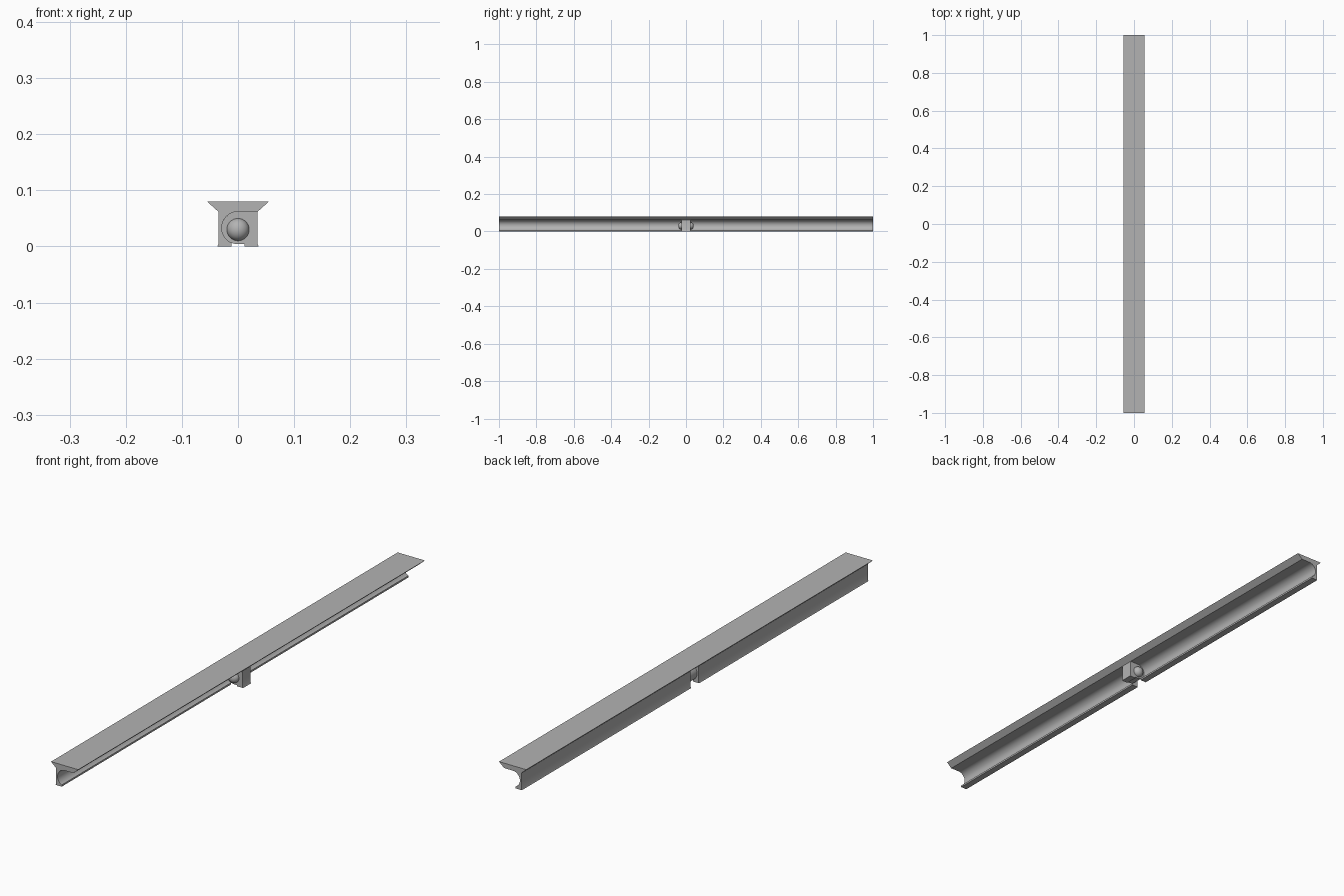
import bpy, bmesh
from math import cos, sin, pi, radians

if "Cube" in bpy.data.objects:
    bpy.data.objects.remove(bpy.data.objects["Cube"])

GREY = bpy.data.materials.new("plain grey")
GREY.use_nodes = True
GREY.diffuse_color = (0.45, 0.45, 0.45, 1)
GREY.node_tree.nodes["Principled BSDF"].inputs["Base Color"].default_value = GREY.diffuse_color

HALF_GAP = 0.023     # half length of the centre block
WALL = 0.035         # half width of the body
TOP = 0.062          # underside of the top plate
RADIUS = 0.029       # groove radius
AXIS = 0.033         # groove axis height


def finish(name, bm):
    bmesh.ops.recalc_face_normals(bm, faces=bm.faces)
    mesh = bpy.data.meshes.new(name)
    bm.to_mesh(mesh)
    bm.free()
    mesh.materials.append(GREY)
    obj = bpy.data.objects.new(name, mesh)
    bpy.context.collection.objects.link(obj)
    bpy.ops.object.select_all(action="DESELECT")
    obj.select_set(True)
    bpy.context.view_layer.objects.active = obj
    bpy.ops.object.shade_smooth_by_angle(angle=radians(30))
    return obj


def extrude_profile(name, points, y0, y1):
    bm = bmesh.new()
    face = bm.faces.new([bm.verts.new((x, y0, z)) for x, z in points])
    moved = bmesh.ops.extrude_face_region(bm, geom=[face])["geom"]
    verts = [v for v in moved if isinstance(v, bmesh.types.BMVert)]
    bmesh.ops.translate(bm, verts=verts, vec=(0, y1 - y0, 0))
    return finish(name, bm)


def arc(start, end, steps=24):
    angles = [radians(start + (end - start) * i / steps) for i in range(steps + 1)]
    return [(RADIUS * cos(a), AXIS + RADIUS * sin(a)) for a in angles]


# Full-length top plate with bevelled undersides
extrude_profile("top_plate",
                [(-0.055, 0.08), (0.055, 0.08), (WALL, TOP), (-WALL, TOP)], -1, 1)

# Two channel walls, grooved towards +x, with a small flared foot
channel = arc(90, 246) + [(-0.012, 0), (-0.037, 0), (-WALL, 0.004), (-WALL, TOP)]
extrude_profile("front_channel", channel, -1, -HALF_GAP)
extrude_profile("back_channel", channel, HALF_GAP, 1)

# Centre block: round towards the groove, flat outside, with a mirrored foot
block = arc(90, 270) + [(0.012, 0.004), (0.012, 0), (0.037, 0), (WALL, 0.004), (WALL, TOP)]
extrude_profile("centre_block", block, -HALF_GAP, HALF_GAP)

# Domed buttons on both ends of the block
for name, side in (("front_button", -1), ("back_button", 1)):
    bm = bmesh.new()
    rings = []
    for i in range(8):
        a = i * pi / 16
        rings.append([bm.verts.new((0.02 * cos(a) * cos(t * pi / 16),
                                    side * (HALF_GAP + 0.018 * sin(a)),
                                    0.03 + 0.02 * cos(a) * sin(t * pi / 16)))
                      for t in range(32)])
    for low, high in zip(rings, rings[1:]):
        for t in range(32):
            n = (t + 1) % 32
            bm.faces.new((low[t], low[n], high[n], high[t]))
    tip = bm.verts.new((0, side * (HALF_GAP + 0.018), 0.03))
    for t in range(32):
        bm.faces.new((rings[-1][t], rings[-1][(t + 1) % 32], tip))
    bm.faces.new(rings[0])
    finish(name, bm)
